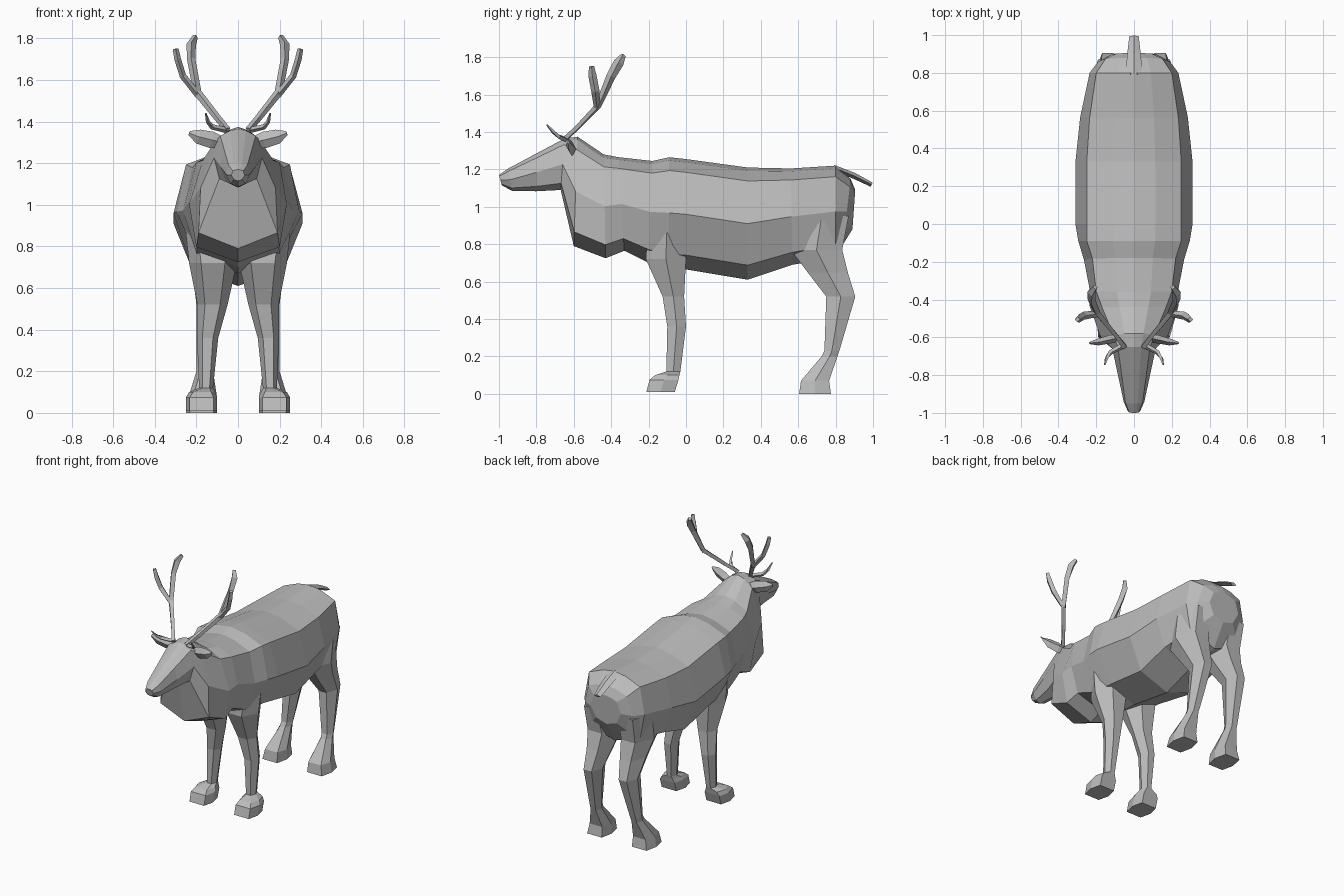
import bpy, bmesh
from mathutils import Vector

grey = bpy.data.materials.new("coat grey")
grey.diffuse_color = (0.5, 0.5, 0.5, 1)


def loft(name, rings):
    """Skin a row of equal-length closed rings and cap both ends."""
    bm = bmesh.new()
    rows = [[bm.verts.new(p) for p in r] for r in rings]
    n = len(rows[0])
    for a, b in zip(rows, rows[1:]):
        for i in range(n):
            j = (i + 1) % n
            bm.faces.new((a[i], a[j], b[j], b[i]))
    bm.faces.new(rows[0])
    bm.faces.new(rows[-1][::-1])
    bmesh.ops.recalc_face_normals(bm, faces=bm.faces)
    me = bpy.data.meshes.new(name)
    bm.to_mesh(me)
    bm.free()
    me.materials.append(grey)
    ob = bpy.data.objects.new(name, me)
    bpy.context.collection.objects.link(ob)
    return ob


def body_ring(yt, zt, yb, zb, w1, w2, w3):
    """Symmetric section hung between a spine point and a belly point."""
    half = []
    for f, w in ((0, 0), (.03, .45 * w1), (.12, w1), (.5, w2), (.87, w3), (1, 0)):
        half.append((w, yt + (yb - yt) * f, zt + (zb - zt) * f))
    return half + [(-x, y, z) for x, y, z in half[-2:0:-1]]


def leg_ring(side, z, yf, yb, xi, xo, k=.25):
    """Six-sided section given by front, back, inner and outer limits."""
    ym, d = (yf + yb) / 2, k * (xo - xi)
    pts = [(xo, ym), (xo - d, yb), (xi + d, yb), (xi, ym), (xi + d, yf), (xo - d, yf)]
    return [(side * x, y, z) for x, y in pts]


def tube(name, side, pts):
    """Four-sided tapering bar; each point is x, y, z, radius, depth radius."""
    P = [Vector((side * p[0], p[1], p[2])) for p in pts]
    rings = []
    for i, p in enumerate(P):
        t = (P[min(i + 1, len(P) - 1)] - P[max(i - 1, 0)]).normalized()
        u = t.cross(Vector((0, 1, 0))).normalized()
        v = t.cross(u)
        a, b = pts[i][3:]
        rings.append([p + u * a, p + v * b, p - u * a, p - v * b])
    return loft(name, rings)


# Trunk, neck and head in one skin, rump to nose
body = [
    (.905, 1.09, .89, .88, .09, .12, .08),
    (.88, 1.15, .84, .80, .15, .19, .14),
    (.80, 1.22, .80, .73, .20, .235, .20),
    (.56, 1.205, .57, .69, .235, .285, .22),
    (.33, 1.21, .33, .61, .25, .31, .22),
    (0, 1.255, 0, .665, .25, .31, .20),
    (-.09, 1.265, -.09, .67, .25, .295, .20),
    (-.18, 1.245, -.20, .70, .22, .265, .20),
    (-.36, 1.265, -.33, .765, .20, .235, .19),
    (-.44, 1.28, -.43, .725, .17, .235, .20),
    (-.58, 1.375, -.60, .79, .11, .18, .19),
    (-.65, 1.365, -.67, 1.09, .085, .115, .09),
    (-.80, 1.285, -.80, 1.083, .065, .085, .055),
    (-.95, 1.205, -.93, 1.085, .045, .055, .035),
    (-1.0, 1.17, -.985, 1.115, .025, .032, .02),
]
loft("body", [body_ring(*r) for r in body])

# Legs with hooves: z, front, back, inner, outer
front_leg = [
    (.95, -.20, 0, .03, .26), (.72, -.215, 0, .005, .235),
    (.52, -.125, -.01, .05, .195), (.36, -.10, 0, .095, .197),
    (.12, -.105, -.03, .12, .187), (.10, -.165, -.035, .11, .235, .15),
    (.075, -.195, -.04, .10, .25, .12), (.01, -.212, -.06, .10, .25, .12),
]
hind_leg = [
    (.95, .58, .87, .04, .24), (.77, .56, .835, .02, .24),
    (.65, .65, .865, .045, .215), (.52, .75, .905, .075, .20),
    (.23, .74, .82, .115, .20), (.20, .725, .81, .12, .20),
    (.07, .615, .765, .10, .24, .15), (0, .605, .775, .10, .25, .12),
]
# Antlers, ears
beam = [(.05, -.65, 1.36, .016, .016), (.10, -.585, 1.42, .017, .014),
        (.195, -.47, 1.54, .02, .017), (.225, -.40, 1.70, .02, .025),
        (.225, -.36, 1.77, .023, .028), (.205, -.335, 1.81, .013, .014)]
branch = [(.19, -.475, 1.525, .016, .016), (.265, -.485, 1.62, .016, .022),
          (.29, -.50, 1.70, .016, .022), (.30, -.505, 1.75, .014, .014)]
brow_tine = [(.06, -.645, 1.36, .014, .014), (.125, -.68, 1.375, .013, .013),
             (.145, -.71, 1.40, .010, .010), (.155, -.745, 1.44, .004, .004)]
ear = [(.07, -.60, 1.30, .025, .018), (.125, -.61, 1.312, .04, .022),
       (.19, -.625, 1.328, .035, .018), (.235, -.63, 1.345, .010, .006)]

for side, tag in ((1, "right"), (-1, "left")):
    loft("front_leg_" + tag, [leg_ring(side, *r) for r in front_leg])
    loft("hind_leg_" + tag, [leg_ring(side, *r) for r in hind_leg])
    tube("antler_beam_" + tag, side, beam)
    tube("antler_branch_" + tag, side, branch)
    tube("brow_tine_" + tag, side, brow_tine)
    tube("ear_" + tag, side, ear)

# Tail
tube("tail", 1, [(0, .79, 1.21, .045, .014), (0, .90, 1.165, .036, .016),
                 (0, .993, 1.118, .025, .012)])
